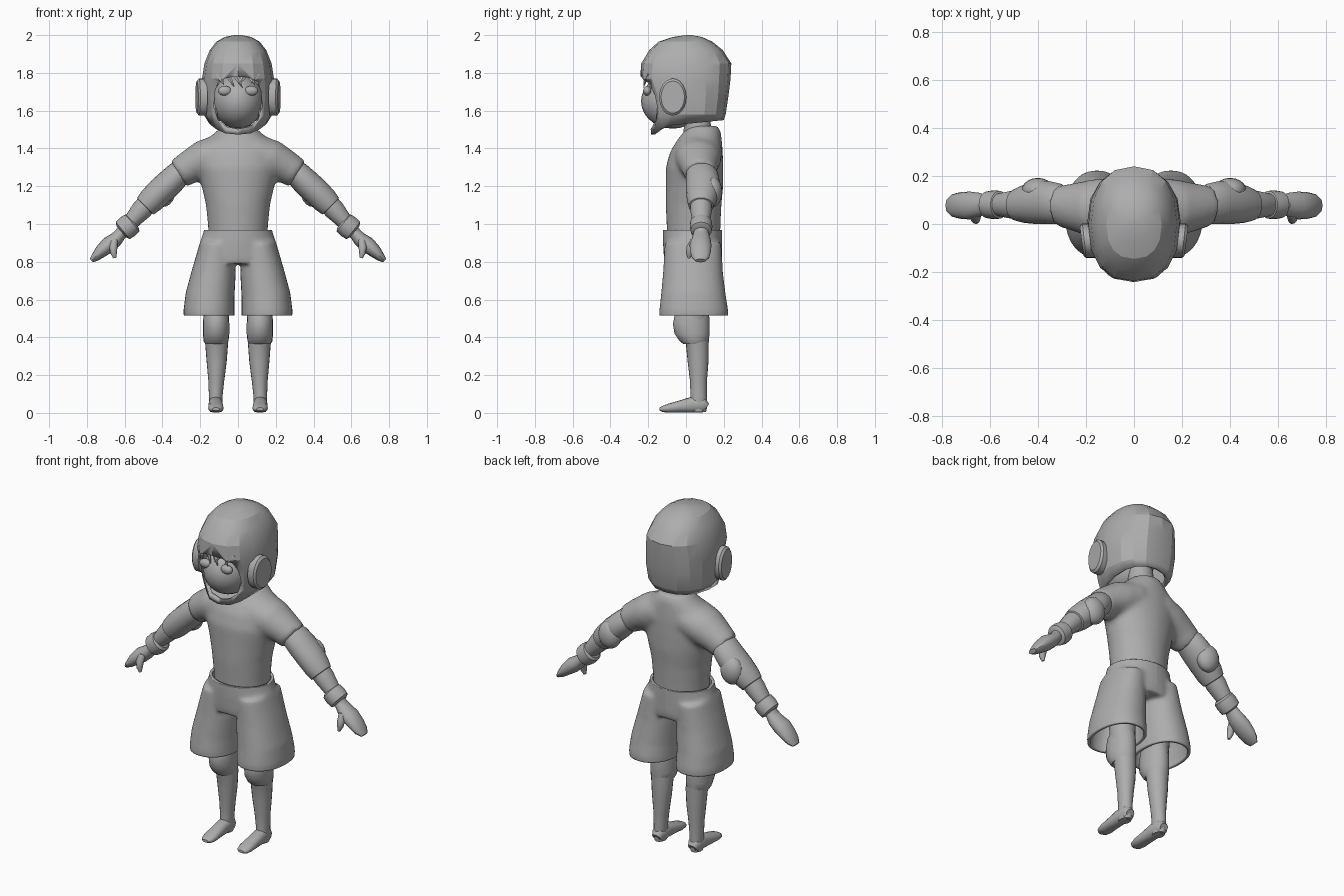
import bpy, bmesh, math
from mathutils import Vector

if "Cube" in bpy.data.objects:
    bpy.data.objects.remove(bpy.data.objects["Cube"])

MAT = bpy.data.materials.new("plain_grey")
MAT.diffuse_color = (0.42, 0.42, 0.42, 1)
MAT.use_nodes = True
MAT.node_tree.nodes["Principled BSDF"].inputs["Base Color"].default_value = MAT.diffuse_color
X, Y = Vector((1, 0, 0)), Vector((0, 1, 0))


def loft(bm, rows, axis=Y, n=20, power=2.0):
    """Tube through rows of (x, y, z, radius along axis, other radius), capped."""
    pts = [Vector(r[:3]) for r in rows]
    rings = []
    for i, r in enumerate(rows):
        t = (pts[min(i + 1, len(pts) - 1)] - pts[max(i - 1, 0)])
        t = (t - axis * t.dot(axis)).normalized()
        v = t.cross(axis)
        ring = []
        for k in range(n):
            a = math.tau * k / n
            c, s = math.cos(a), math.sin(a)
            c = math.copysign(abs(c) ** (2 / power), c)
            s = math.copysign(abs(s) ** (2 / power), s)
            ring.append(bm.verts.new(pts[i] + axis * (c * r[3]) + v * (s * r[4])))
        rings.append(ring)
    for a, b in zip(rings, rings[1:]):
        for k in range(n):
            bm.faces.new((a[k], a[(k + 1) % n], b[(k + 1) % n], b[k]))
    bm.faces.new(rings[0])
    bm.faces.new(rings[-1])
    return rings


def ball(bm, center, radii, seg=20):
    vs = bmesh.ops.create_uvsphere(bm, u_segments=seg, v_segments=seg // 2, radius=1)["verts"]
    for v in vs:
        v.co = Vector([c + p * r for c, p, r in zip(center, v.co, radii)])


def finish(bm, name, mirror=False, angle=35):
    bmesh.ops.recalc_face_normals(bm, faces=bm.faces)
    me = bpy.data.meshes.new(name)
    bm.to_mesh(me)
    bm.free()
    me.materials.append(MAT)
    ob = bpy.data.objects.new(name, me)
    bpy.context.collection.objects.link(ob)
    bpy.ops.object.select_all(action="DESELECT")
    ob.select_set(True)
    bpy.context.view_layer.objects.active = ob
    bpy.ops.object.shade_smooth_by_angle(angle=math.radians(angle))
    if mirror:
        ob.modifiers.new("mirror", "MIRROR").use_mirror_merge = False
    return ob


def part(name, rows, mirror=False, **kw):
    bm = bmesh.new()
    loft(bm, rows, **kw)
    return finish(bm, name, mirror)


def blended(bm, name, voxel, rounds, cuts):
    """Fuse overlapping volumes, soften them and trim at (height, keep_above)."""
    tmp = finish(bm, name + "_tmp")
    m = tmp.modifiers.new("fuse", "REMESH")
    m.mode, m.voxel_size = "VOXEL", voxel
    s = tmp.modifiers.new("soften", "SMOOTH")
    s.factor, s.iterations = 0.5, rounds
    dg = bpy.context.evaluated_depsgraph_get()
    out = bmesh.new()
    out.from_mesh(tmp.evaluated_get(dg).to_mesh())
    bpy.data.objects.remove(tmp)
    for z, above in cuts:
        bmesh.ops.bisect_plane(out, geom=out.verts[:] + out.edges[:] + out.faces[:],
                               plane_co=(0, 0, z), plane_no=(0, 0, 1),
                               clear_inner=above, clear_outer=not above)
    return finish(out, name, angle=50)


# shirt with short sleeves
bm = bmesh.new()
loft(bm, [(0, .04, .92, .14, .155), (0, .04, 1.0, .143, .16), (0, .04, 1.1, .148, .17),
          (0, .045, 1.2, .152, .193), (0, .045, 1.3, .152, .22), (0, .055, 1.38, .14, .22),
          (0, .07, 1.44, .12, .18), (0, .085, 1.485, .10, .12), (0, .09, 1.52, .08, .085)], n=32)
for s in (1, -1):
    loft(bm, [(s * .08, .065, 1.38, .13, .10), (s * .18, .065, 1.34, .12, .105),
              (s * .25, .07, 1.305, .10, .09), (s * .315, .075, 1.265, .085, .08)])
blended(bm, "shirt", .014, 8, [(.94, True)])

# baggy shorts, open at the waist and hems
bm = bmesh.new()
loft(bm, [(0, .035, 1.02, .155, .175), (0, .035, .96, .157, .182), (0, .035, .9, .157, .203),
          (0, .037, .83, .155, .222), (0, .037, .79, .15, .225)], n=32)
for s in (1, -1):
    loft(bm, [(s * .11, .037, .9, .15, .09), (s * .127, .037, .75, .158, .116),
              (s * .148, .039, .62, .172, .13), (s * .154, .041, .54, .183, .135),
              (s * .152, .041, .46, .178, .133)], n=28, power=2.2)
shorts = blended(bm, "shorts", .012, 6, [(.515, True), (.968, False)])
sol = shorts.modifiers.new("cloth", "SOLIDIFY")
sol.thickness, sol.offset = .016, -1

# neck
part("neck", [(0, .07, 1.46, .085, .085), (0, .06, 1.53, .07, .07), (0, .05, 1.6, .07, .07)])

# arms: padded upper sleeve, elbow pad, forearm, wristband, hand
part("upper_arm", [(.285, .08, 1.285, .07, .06), (.315, .085, 1.265, .085, .068),
                   (.36, .09, 1.22, .09, .073), (.41, .088, 1.175, .088, .073),
                   (.46, .083, 1.125, .078, .07), (.49, .08, 1.095, .066, .062),
                   (.495, .08, 1.09, .045, .045)], True)
bm = bmesh.new()
ball(bm, (.40, .14, 1.17), (.068, .052, .08))
finish(bm, "elbow_pad", True)
part("forearm", [(.46, .08, 1.13, .055, .055), (.51, .08, 1.075, .058, .055),
                 (.55, .08, 1.03, .05, .046), (.60, .08, .97, .04, .035),
                 (.65, .08, .92, .035, .03)], True)
part("wristband", [(.553, .08, 1.012, .045, .045), (.56, .08, 1.006, .058, .058),
                   (.585, .08, .985, .06, .062), (.61, .08, .965, .056, .058),
                   (.617, .08, .959, .04, .04)], True)
part("hand", [(.615, .08, .955, .04, .03), (.645, .08, .92, .05, .038),
              (.685, .077, .89, .058, .043), (.725, .077, .855, .055, .035),
              (.755, .077, .825, .047, .024), (.776, .077, .806, .028, .012)], True, n=16)
part("thumb", [(.655, .045, .92, .02, .02), (.66, .025, .88, .022, .022),
               (.658, .018, .845, .018, .017), (.652, .016, .82, .008, .008)], True, n=12)

# legs: thigh, knee pad, shin, foot
part("thigh", [(.125, .045, .80, .08, .075), (.12, .045, .6, .075, .07),
               (.115, .045, .4, .065, .06)], True)
part("knee_pad", [(.116, .045, .365, .06, .058), (.116, .043, .38, .077, .066),
                  (.116, .032, .42, .093, .07), (.116, .028, .47, .097, .07),
                  (.116, .032, .53, .09, .066), (.118, .04, .56, .07, .06)], True)
part("shin", [(.115, .055, .39, .066, .062), (.113, .06, .36, .06, .06),
              (.113, .064, .27, .055, .053), (.115, .066, .17, .045, .042),
              (.118, .067, .09, .043, .036), (.118, .066, .03, .046, .035),
              (.118, .066, .004, .04, .03)], True)
part("foot", [(.118, .11, .03, .025, .022), (.118, .095, .04, .036, .039),
              (.118, .03, .043, .038, .042), (.118, -.03, .034, .039, .032),
              (.117, -.09, .025, .041, .024), (.117, -.125, .02, .033, .016),
              (.117, -.14, .02, .018, .008)], True, axis=X, n=16, power=2.3)

# head, with eyes and fringe
bm = bmesh.new()
ball(bm, (0, -.07, 1.65), (.135, .168, .145), 28)
finish(bm, "head")
bm = bmesh.new()
ball(bm, (.07, -.205, 1.705), (.036, .022, .026))
finish(bm, "eye", True)
bm = bmesh.new()
for x0, x1, z1 in ((-.1, -.075, 1.735), (-.06, -.02, 1.725), (-.02, .025, 1.72),
                   (.04, .0, 1.74), (.06, .09, 1.735), (.1, .07, 1.745)):
    loft(bm, [(x0, -.195, 1.80, .012, .022), (x0 * .6 + x1 * .4, -.212, 1.77, .01, .014),
              (x1, -.225, z1, .001, .001)], n=6)
finish(bm, "fringe")
part("side_hair", [(.115, -.10, 1.66, .03, .015), (.12, -.125, 1.59, .025, .013),
                   (.11, -.14, 1.525, .002, .002)], True, n=8)

# helmet shell built from half-width and front/back depth at each height
bm = bmesh.new()
shape = [(1.51, .152, -.185, .20), (1.58, .182, -.192, .21), (1.68, .194, -.205, .225),
         (1.77, .190, -.243, .236), (1.85, .178, -.237, .24), (1.92, .150, -.195, .195),
         (1.965, .115, -.145, .14), (1.99, .07, -.07, .085), (2.0, .02, 0, .03)]
rings = loft(bm, [(0, (f + b) / 2, z, (b - f) / 2, w) for z, w, f, b in shape], n=16, power=2.35)
for ring in rings[:2]:
    low = ring is rings[0]
    for v in ring:      # rim drops from the nape down to the chin
        y = v.co.y
        if low:
            v.co.z = 1.53 + .1 * y - (max(0, -y - .1) * .45)
bm.faces.ensure_lookup_table()
bmesh.ops.delete(bm, geom=[f for f in bm.faces if len(f.verts) > 4 and f.calc_center_median().z < 1.7],
                 context="FACES_ONLY")
helmet = finish(bm, "helmet", angle=20)
sol = helmet.modifiers.new("shell", "SOLIDIFY")
sol.thickness, sol.offset = .022, -1

# face opening cutter
half = [(0, 1.782), (.06, 1.775), (.105, 1.75), (.122, 1.70), (.128, 1.62), (.105, 1.55), (.06, 1.515), (0, 1.503)]
outline = half + [(-x, z) for x, z in half[-2:0:-1]]
bm = bmesh.new()
face = bm.faces.new([bm.verts.new((x, -.5, z)) for x, z in outline])
ext = bmesh.ops.extrude_face_region(bm, geom=[face])["geom"]
for v in ext:
    if isinstance(v, bmesh.types.BMVert):
        v.co.y = -.06
cutter = finish(bm, "face_opening_cutter")
cutter.hide_render = True
cutter.hide_set(True)
cut = helmet.modifiers.new("face_opening", "BOOLEAN")
cut.operation, cut.solver, cut.object = "DIFFERENCE", "EXACT", cutter

# round ear covers
bm = bmesh.new()
rows = [(.17, .072, .098), (.207, .072, .098), (.218, .062, .085)]
loops = [[bm.verts.new((x + .008 * math.cos(a), -.07 + ry * math.cos(a), 1.672 + rz * math.sin(a)))
          for a in (math.tau * k / 24 for k in range(24))] for x, ry, rz in rows]
for a, b in zip(loops, loops[1:]):
    for k in range(24):
        bm.faces.new((a[k], a[(k + 1) % 24], b[(k + 1) % 24], b[k]))
bm.faces.new(loops[0])
bm.faces.new(loops[-1])
finish(bm, "ear_cover", True)
